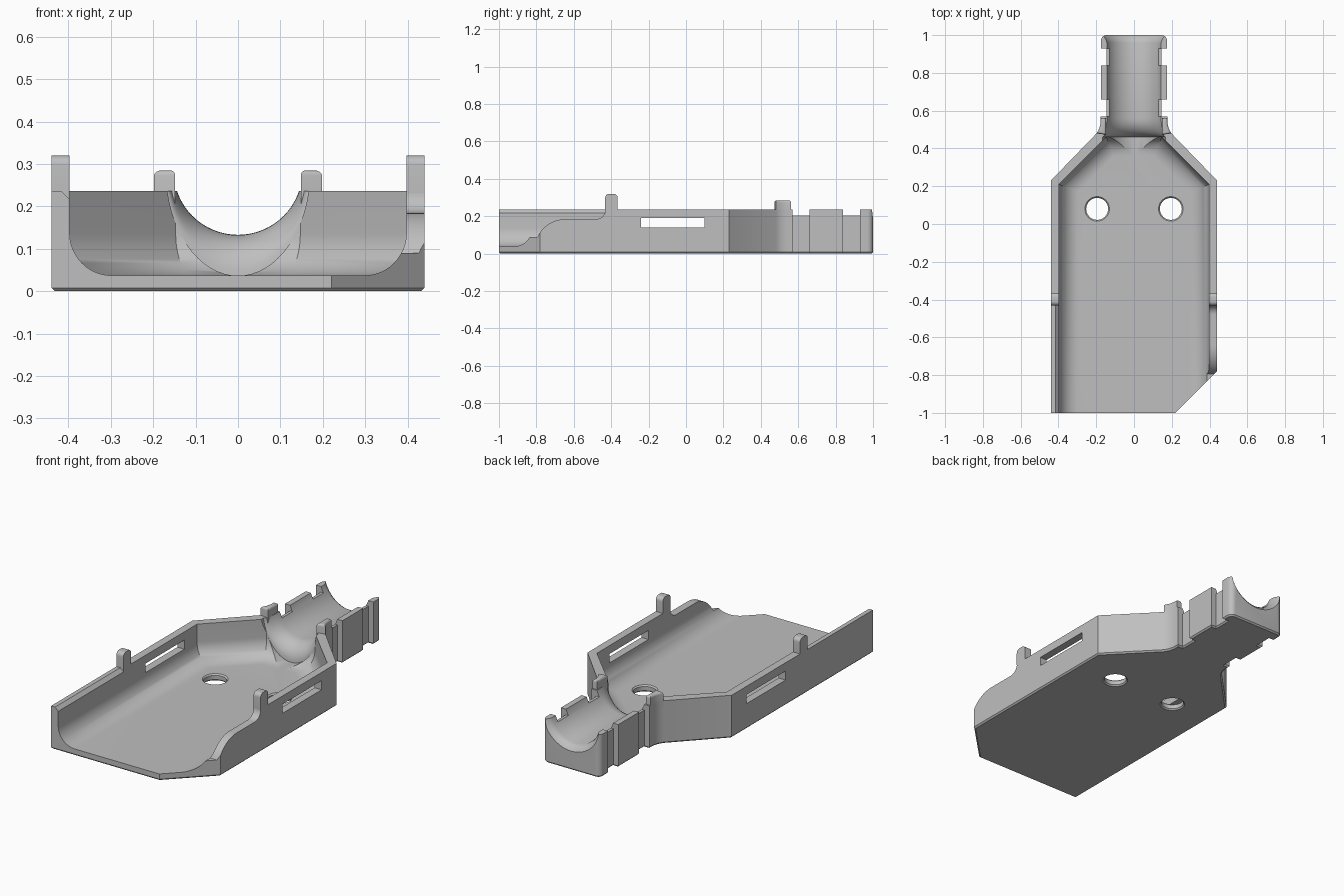
import bpy, bmesh
from math import sin, cos, pi, tan
from mathutils import Vector

cube = bpy.data.objects.get("Cube")
if cube:
    bpy.data.objects.remove(cube, do_unlink=True)

grey = bpy.data.materials.new("plain grey")
grey.use_nodes = True
grey.diffuse_color = (0.52, 0.52, 0.52, 1)
grey.node_tree.nodes["Principled BSDF"].inputs["Base Color"].default_value = grey.diffuse_color


def loft(name, rings, bevel_rule=None, width=0.01, segments=1):
    """Closed solid through a list of equal-sized rings, optionally bevelled."""
    bm = bmesh.new()
    loops = [[bm.verts.new(p) for p in ring] for ring in rings]
    n = len(loops[0])
    for a, b in zip(loops, loops[1:]):
        for i in range(n):
            j = (i + 1) % n
            bm.faces.new((a[i], a[j], b[j], b[i]))
    bm.faces.new(loops[0])
    bm.faces.new(loops[-1])
    bmesh.ops.recalc_face_normals(bm, faces=bm.faces)
    if bevel_rule:
        picked = [e for e in bm.edges if bevel_rule(e.verts[0].co, e.verts[1].co)]
        bmesh.ops.bevel(bm, geom=picked, offset=width, segments=segments,
                        affect='EDGES', profile=0.5)
    mesh = bpy.data.meshes.new(name)
    bm.to_mesh(mesh)
    bm.free()
    mesh.materials.append(grey)
    obj = bpy.data.objects.new(name, mesh)
    bpy.context.collection.objects.link(obj)
    return obj


def prism_z(name, pts, z0, z1, *bevel):
    return loft(name, [[(x, y, z) for x, y in pts] for z in (z0, z1)], *bevel)


def prism_x(name, pts, x0, x1, *bevel):
    return loft(name, [[(x, y, z) for y, z in pts] for x in (x0, x1)], *bevel)


def box(name, x, y, z):
    return prism_z(name, [(x[0], y[0]), (x[1], y[0]), (x[1], y[1]), (x[0], y[1])], *z)


def arc(cx, cy, rx, ry, start, end, steps=12):
    angles = [start + (end - start) * i / steps for i in range(steps + 1)]
    return [(cx + rx * cos(a), cy + ry * sin(a)) for a in angles]


def activate(obj):
    bpy.ops.object.select_all(action='DESELECT')
    obj.select_set(True)
    bpy.context.view_layer.objects.active = obj


def cut(obj, cutter):
    mod = obj.modifiers.new("cut", 'BOOLEAN')
    mod.operation, mod.solver, mod.object = 'DIFFERENCE', 'EXACT', cutter
    cutter.hide_render = True
    activate(obj)
    bpy.ops.object.modifier_apply(modifier=mod.name)
    bpy.data.objects.remove(cutter, do_unlink=True)


def smooth(obj):
    activate(obj)
    bpy.ops.object.shade_smooth_by_angle()


WALL, INNER, FLOOR, TOP = 0.44, 0.397, 0.037, 0.236
AXIS, BORE = 0.285, 0.152

# Tray and collared neck, one outline
side = [(WALL, 0.23), (0.198, 0.48), (0.184, 0.505), (0.177, 0.535), (0.177, 0.57),
        (0.145, 0.57), (0.145, 0.66), (0.175, 0.66), (0.175, 0.84),
        (0.145, 0.84), (0.145, 0.93), (0.175, 0.93)]
side += arc(0.145, 0.97, 0.03, 0.03, 0, pi / 2, 6)
outline = [(-WALL, -1), (0.22, -1), (WALL, -0.78)] + side
outline += [(-x, y) for x, y in reversed(side)]
body = prism_z("tray_body", outline, 0, TOP, lambda a, b: max(a.z, b.z) < 0.001, 0.008)

# Tray cavity with a rounded floor edge, open to the front
BACK, KNEE, HALF, R = 0.46, 0.21, 0.147, 0.1


def cavity_ring(inset, z):
    k = inset * tan(pi / 8)
    right = [(INNER - inset, -1.3), (INNER - inset, KNEE - k), (HALF - k, BACK - inset)]
    return [(x, y, z) for x, y in right] + [(-x, y, z) for x, y in reversed(right)]


fillet = arc(R, FLOOR + R, R, R, -pi / 2, -pi, 12)
cut(body, loft("cavity_cutter", [cavity_ring(d, z) for d, z in fillet] + [cavity_ring(0, 0.4)]))

# Half-round neck channel, flared at both ends
stations = [(0.32, 1.0)]
stations += [(y, f) for y, f in arc(0.56, 1.0, 0.1, 1.0, pi, 1.5 * pi, 10)]
stations += [(0.96, 0), (0.975, 0.05), (0.99, 0.16), (1.0, 0.3), (1.05, 0.3)]
rings = []
for y, f in stations:
    wide = BORE + (0.018 if y < 0.9 else 0.08) * f
    deep = BORE + 0.0965 * f
    rings.append([(x, y, z) for x, z in arc(0, AXIS, wide, deep, 0, 2 * pi, 64)[:-1]])
cut(body, loft("channel_cutter", rings))

# Lower thin sections between the neck collars
for y0 in (0.57, 0.84):
    cut(body, box("groove_cutter", (-0.3, 0.3), (y0, y0 + 0.09), (0.205, 0.4)))

# Slots through both side walls
cut(body, box("slot_cutter", (-0.6, 0.6), (-0.24, 0.1), (0.14, 0.19)))

# Stepped, rounded front of the right wall
step = [(-0.43, 0.4)] + arc(-0.48, 0.235, 0.05, 0.05, 0, -pi / 2, 8)
step += arc(-0.64, 0.035, 0.165, 0.15, pi / 2, pi * 0.88, 14) + [(-1.2, 0.09), (-1.2, 0.4)]
cut(body, prism_x("step_cutter", step, 0.3, 0.6))

# Small chamfer inside the left wall
bevel_shape = [(-0.425, 0.245), (-0.38, 0.245), (-0.38, 0.2)]
cut(body, loft("chamfer_cutter", [[(x, y, z) for x, z in bevel_shape] for y in (-1.2, -0.43)]))

# Floor holes with a chamfered rim
for sx in (-1, 1):
    hole = [[(x, y, z) for x, y in arc(sx * 0.195, 0.08, r, r, 0, 2 * pi, 40)[:-1]]
            for r, z in ((0.075, -0.01), (0.058, 0.007), (0.058, 0.03), (0.072, 0.044))]
    cut(body, loft("hole_cutter", hole))
smooth(body)

# Rounded upright tabs on the walls and beside the neck
for sx, word in ((1, "right"), (-1, "left")):
    tab = [(-0.365, 0.23)] + arc(-0.387, 0.298, 0.022, 0.022, 0, pi / 2, 6)
    tab += arc(-0.41, 0.298, 0.022, 0.022, pi / 2, pi, 6) + [(-0.432, 0.23)]
    smooth(prism_x(word + "_wall_tab", tab, sx * INNER, sx * WALL))
    plan = [(0.148, 0.472), (0.198, 0.48), (0.184, 0.505), (0.177, 0.535), (0.177, 0.562),
            (0.148, 0.562)]
    smooth(prism_z(word + "_neck_tab", [(sx * x, y) for x, y in plan], 0.2, 0.285,
                   lambda a, b: min(a.z, b.z) > 0.28, 0.012, 4))
